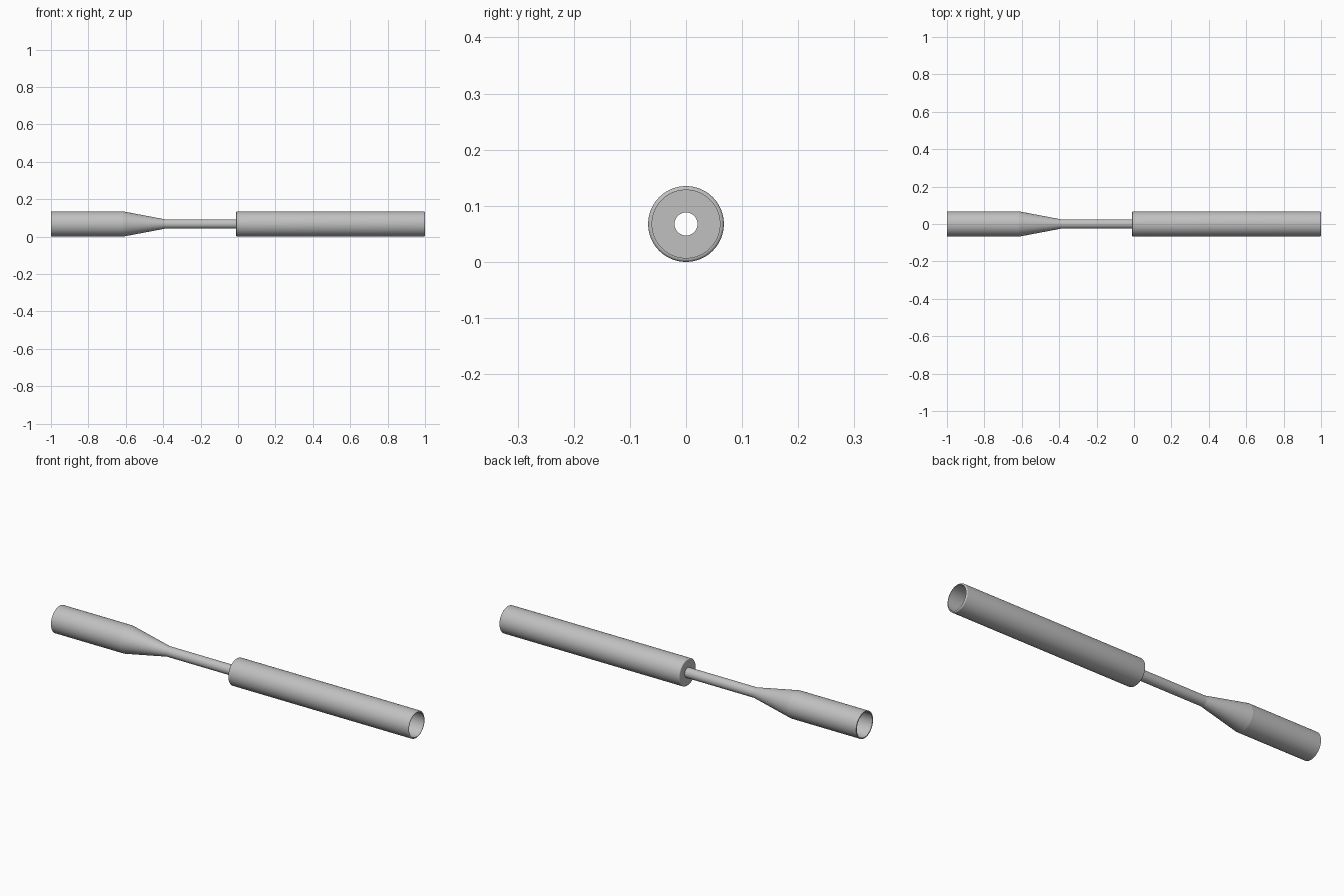
import bpy, bmesh, math
from mathutils import Vector

cube = bpy.data.objects.get("Cube")
if cube:
    bpy.data.objects.remove(cube, do_unlink=True)

R = 0.0675      # outer radius, also height of the axis
BORE = 0.0205   # through hole
SLEEVE_X = -0.01

grey = bpy.data.materials.new("light grey")
grey.use_nodes = True
colour = (0.53, 0.53, 0.53, 1)
grey.diffuse_color = colour
grey.node_tree.nodes["Principled BSDF"].inputs["Base Color"].default_value = colour


def revolve(name, profile, smooth_angle, steps=96):
    """Spin a closed (x, radius) profile around the long axis."""
    bm = bmesh.new()
    verts = [bm.verts.new((x, 0, r)) for x, r in profile]
    edges = [bm.edges.new((v, verts[i - 1])) for i, v in enumerate(verts)]
    bmesh.ops.spin(bm, geom=verts + edges, cent=(0, 0, 0), axis=(1, 0, 0),
                   angle=math.tau, steps=steps)
    bmesh.ops.remove_doubles(bm, verts=bm.verts, dist=1e-5)
    bmesh.ops.recalc_face_normals(bm, faces=bm.faces)
    bmesh.ops.translate(bm, verts=bm.verts, vec=Vector((0, 0, R)))
    mesh = bpy.data.meshes.new(name)
    bm.to_mesh(mesh)
    bm.free()
    mesh.materials.append(grey)
    obj = bpy.data.objects.new(name, mesh)
    bpy.context.collection.objects.link(obj)
    bpy.ops.object.select_all(action='DESELECT')
    obj.select_set(True)
    bpy.context.view_layer.objects.active = obj
    bpy.ops.object.shade_smooth_by_angle(angle=math.radians(smooth_angle))
    return obj


def rounded(x, direction, radius=0.006, steps=6):
    """Quarter-round outer corner ending at x, from the side to the end face."""
    return [(x + direction * radius * (math.sin(a) - 1), R - radius * (1 - math.cos(a)))
            for a in (math.pi / 2 * i / steps for i in range(steps + 1))]


# Open wide end, taper and narrow neck in one hollow piece
revolve("tapered_tube", [
    (-1, R), (-0.615, R), (-0.39, 0.025), (SLEEVE_X, 0.025),
    (SLEEVE_X, BORE), (-0.39, BORE), (-0.615, 0.062), (-1, 0.062)], 8)

# Long sleeve, open at its far end, with a drilled wall at the neck
revolve("sleeve", rounded(SLEEVE_X, -1)[::-1] + rounded(1, 1) + [
    (1, 0.0605), (0, 0.0605), (0, BORE), (SLEEVE_X, BORE)], 30)
